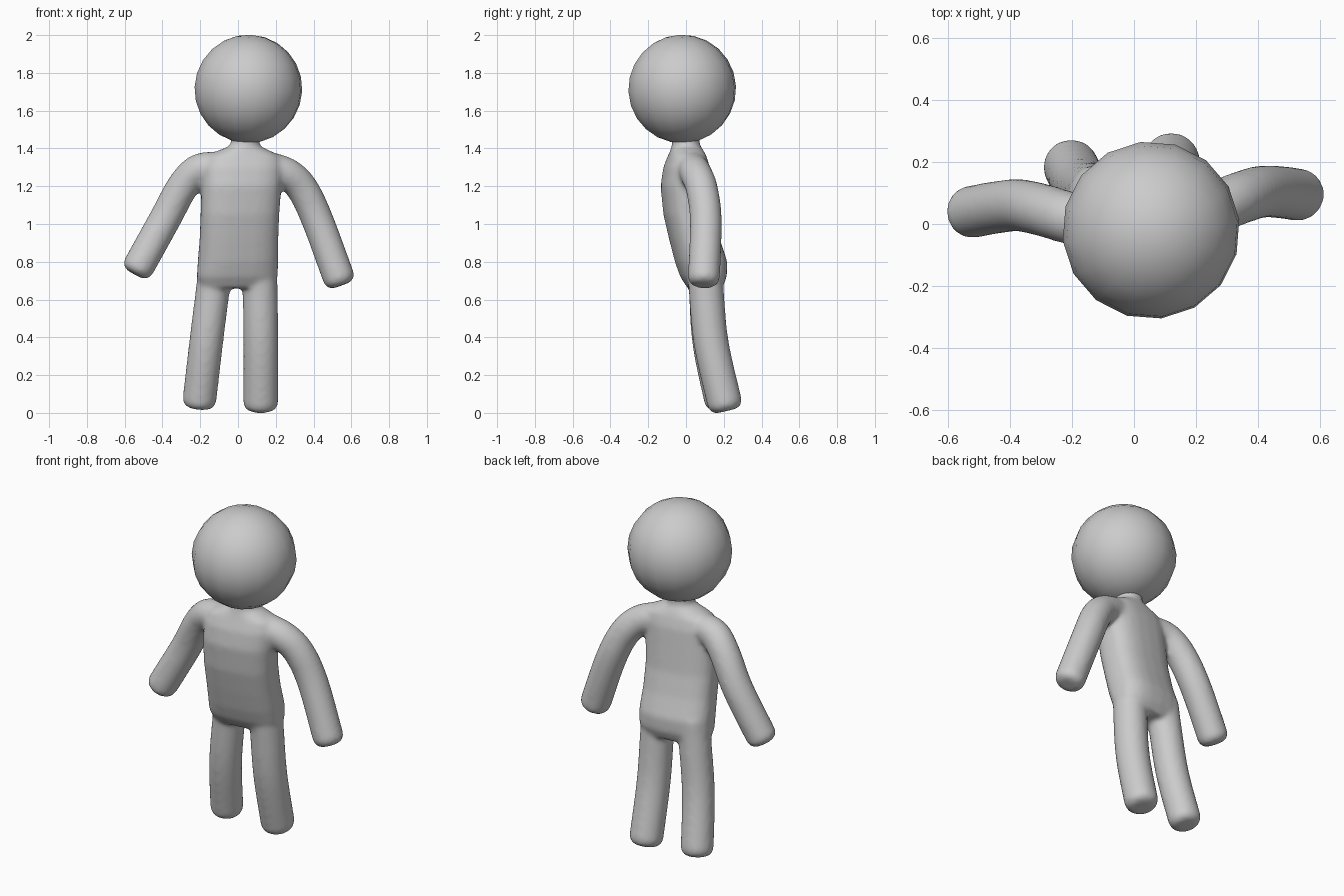
import bpy, bmesh, math
from mathutils import Vector

if "Cube" in bpy.data.objects:
    bpy.data.objects.remove(bpy.data.objects["Cube"])

grey = bpy.data.materials.new("plain grey")
grey.diffuse_color = (0.6, 0.6, 0.6, 1)
grey.use_nodes = True
grey.node_tree.nodes["Principled BSDF"].inputs["Base Color"].default_value = grey.diffuse_color


def ring(bm, c, ax, ay, rx, ry, power, n=24):
    """Rounded-box or circular cross-section."""
    vs = []
    for i in range(n):
        a = 2 * math.pi * i / n
        ca, sa = math.cos(a), math.sin(a)
        x = math.copysign(abs(ca) ** (2 / power), ca) * rx
        y = math.copysign(abs(sa) ** (2 / power), sa) * ry
        vs.append(bm.verts.new(c + ax * x + ay * y))
    return vs


def skin(bm, rings):
    n = len(rings[0])
    for a, b in zip(rings, rings[1:]):
        for i in range(n):
            bm.faces.new((a[i], a[(i + 1) % n], b[(i + 1) % n], b[i]))
    bm.faces.new(list(reversed(rings[0])))
    bm.faces.new(rings[-1])


def curve_points(pts, steps=6):
    """Catmull-Rom interpolation through the joints."""
    p = [Vector(q) for q in pts]
    p = [2 * p[0] - p[1]] + p + [2 * p[-1] - p[-2]]
    out = []
    for i in range(1, len(p) - 2):
        a, b, c, d = p[i - 1:i + 3]
        for k in range(steps):
            t = k / steps
            out.append(0.5 * (2 * b + (c - a) * t + (2 * a - 5 * b + 4 * c - d) * t * t
                              + (3 * b - a - 3 * c + d) * t ** 3))
    return out + [p[-2]]


def limb(bm, pts, r):
    """Tube along the joints with a blunt, rounded end."""
    path = curve_points(pts)
    d = (path[-1] - path[-2]).normalized()
    path = [q for q in path if (path[-1] - q).dot(d) > 0.06] + [path[-1]]
    stations = [(q, r) for q in path[:-1]]
    stations += [(path[-1] - d * back, r * s) for back, s in
                 ((0.045, 1), (0.025, 0.95), (0.009, 0.8), (0, 0.58))]
    rings = []
    for i, (q, rad) in enumerate(stations):
        t = (stations[min(i + 1, len(stations) - 1)][0] - stations[max(i - 1, 0)][0]).normalized()
        ax = Vector((0, 1, 0)).cross(t).normalized()
        rings.append(ring(bm, q, ax, t.cross(ax), rad, rad, 2))
    skin(bm, rings)


bm = bmesh.new()

# torso and neck: height, centre x, centre y, half width, half depth
torso = [(0.66, -0.005, 0.10, 0.195, 0.085), (0.72, -0.005, 0.093, 0.215, 0.118),
         (0.80, 0.0, 0.08, 0.214, 0.134), (0.92, 0.005, 0.045, 0.209, 0.130),
         (1.05, 0.01, 0.015, 0.209, 0.130), (1.20, 0.018, 0.0, 0.212, 0.130),
         (1.30, 0.025, 0.003, 0.212, 0.118), (1.36, 0.03, 0.006, 0.19, 0.098),
         (1.395, 0.033, 0.004, 0.125, 0.085), (1.41, 0.035, 0.0, 0.085, 0.078),
         (1.43, 0.038, 0.0, 0.075, 0.072), (1.50, 0.042, -0.005, 0.085, 0.085)]
yaw = math.radians(7)
ax, ay = Vector((math.cos(yaw), math.sin(yaw), 0)), Vector((-math.sin(yaw), math.cos(yaw), 0))
skin(bm, [ring(bm, Vector((x, y, z)), ax, ay, w, d, 2.7 if z < 1.38 else 2)
          for z, x, y, w, d in torso])

# arms
limb(bm, [(-0.10, 0.0, 1.30), (-0.21, 0.02, 1.285), (-0.295, 0.045, 1.195),
          (-0.39, 0.06, 1.02), (-0.548, 0.035, 0.735)], 0.085)
limb(bm, [(0.16, 0.03, 1.30), (0.265, 0.055, 1.262), (0.345, 0.085, 1.18),
          (0.425, 0.105, 1.01), (0.548, 0.093, 0.675)], 0.085)

# legs
limb(bm, [(-0.115, 0.10, 0.80), (-0.135, 0.105, 0.64),
          (-0.170, 0.125, 0.36), (-0.209, 0.195, 0.025)], 0.09)
limb(bm, [(0.11, 0.10, 0.80), (0.117, 0.108, 0.64),
          (0.121, 0.135, 0.36), (0.120, 0.215, 0.01)], 0.093)

bmesh.ops.recalc_face_normals(bm, faces=bm.faces)
mesh = bpy.data.meshes.new("body")
bm.to_mesh(mesh)
bm.free()
body = bpy.data.objects.new("body", mesh)
bpy.context.collection.objects.link(body)
mesh.materials.append(grey)

# fuse the limbs into one soft skin
fuse = body.modifiers.new("fuse", 'REMESH')
fuse.mode = 'VOXEL'
fuse.voxel_size = 0.013
fuse.use_smooth_shade = True
soften = body.modifiers.new("soften", 'SMOOTH')
soften.factor = 0.5
soften.iterations = 10

# head
bpy.ops.mesh.primitive_uv_sphere_add(segments=16, ring_count=12, radius=0.287,
                                     location=(0.055, -0.02, 1.715),
                                     rotation=(0.05, 0.04, 0.12))
head = bpy.context.object
head.name = "head"
head.data.materials.append(grey)
bpy.ops.object.shade_smooth()
